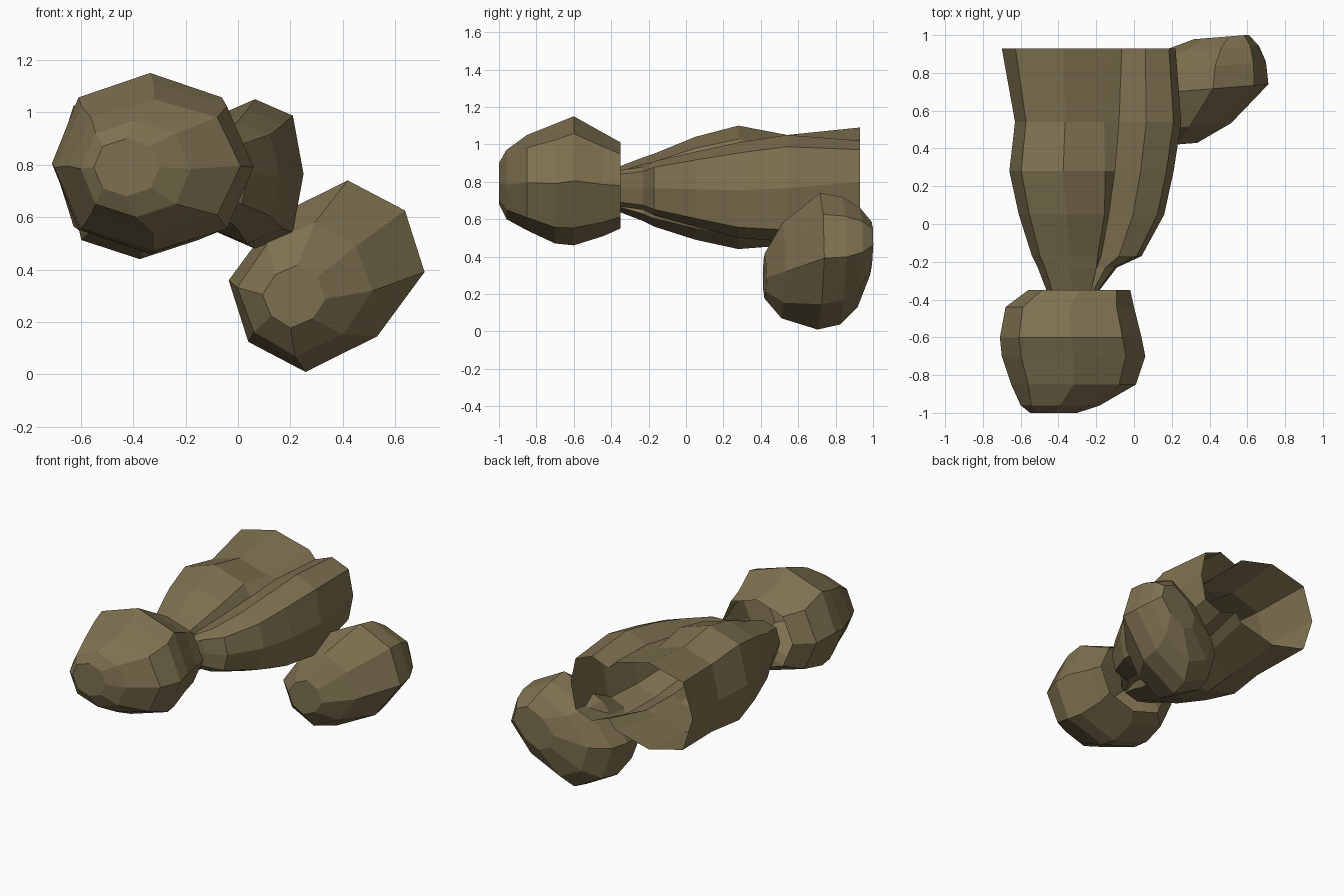
import bpy, bmesh, math

if "Cube" in bpy.data.objects:
    bpy.data.objects.remove(bpy.data.objects["Cube"])

mat = bpy.data.materials.new("olive_brown_stone")
mat.diffuse_color = (0.21, 0.165, 0.08, 1)
mat.use_nodes = True
mat.node_tree.nodes["Principled BSDF"].inputs["Base Color"].default_value = mat.diffuse_color


def arc(box, first, last, squareness):
    """Points of an eight-sided outline inside box (left, right, bottom, top)."""
    u0, u1, v0, v1 = box
    pts = []
    for i in range(first, last + 1):
        a = math.pi * i / 4
        k = squareness / 0.7071 if i % 2 else 1.0
        pts.append(((u0 + u1) / 2 + (u1 - u0) / 2 * k * math.cos(a),
                    (v0 + v1) / 2 + (v1 - v0) / 2 * k * math.sin(a)))
    return pts


def loft(name, sections, open_back=False):
    """Flat-faced shell through rings of 3D points, closed at the front."""
    bm = bmesh.new()
    rings = [[bm.verts.new(p) for p in sec] for sec in sections]
    n = len(rings[0])
    for r, q in zip(rings, rings[1:]):
        for i in range(n):
            j = (i + 1) % n
            bm.faces.new((r[i], r[j], q[j], q[i]))
    bm.faces.new(rings[0][::-1])
    if not open_back:
        bm.faces.new(rings[-1])
    bmesh.ops.recalc_face_normals(bm, faces=bm.faces[:])
    if bm.calc_volume(signed=True) < 0:
        bmesh.ops.reverse_faces(bm, faces=bm.faces[:])
    me = bpy.data.meshes.new(name)
    bm.to_mesh(me)
    bm.free()
    me.materials.append(mat)
    ob = bpy.data.objects.new(name, me)
    bpy.context.collection.objects.link(ob)
    return ob


# rounded boulder at the front
boulder = [
    (-1.00, (-0.55, -0.30, 0.68, 0.90)),
    (-0.96, (-0.60, -0.18, 0.60, 0.97)),
    (-0.85, (-0.65, 0.01, 0.54, 1.05)),
    (-0.70, (-0.70, 0.06, 0.47, 1.11)),
    (-0.60, (-0.71, 0.04, 0.46, 1.15)),
    (-0.44, (-0.68, 0.00, 0.51, 1.06)),
    (-0.35, (-0.56, -0.02, 0.55, 1.01)),
]
loft("front_boulder", [[(x, y, z) for x, z in arc(b, 0, 7, 0.73)]
                       for y, b in boulder], open_back=True)

# long body: a large and a narrower lobe joined along a valley, open at the back
body = [
    (-0.36, (-0.46, -0.20, 0.64, 0.88), (-0.25, -0.19, 0.67, 0.86)),
    (-0.23, (-0.51, -0.16, 0.59, 0.93), (-0.21, -0.09, 0.65, 0.88)),
    (-0.17, (-0.54, -0.15, 0.56, 0.95), (-0.20, 0.04, 0.62, 0.91)),
    (0.05, (-0.61, -0.10, 0.49, 1.04), (-0.17, 0.16, 0.56, 0.96)),
    (0.28, (-0.66, -0.09, 0.44, 1.10), (-0.14, 0.21, 0.50, 1.01)),
    (0.54, (-0.63, -0.10, 0.46, 1.05), (-0.12, 0.25, 0.48, 1.05)),
    (0.93, (-0.70, -0.04, 0.50, 1.09), (-0.10, 0.22, 0.58, 1.02)),
]
loft("two_lobed_body", [[(x, y, z) for x, z in
                         arc(big, 1, 7, 0.78) + arc(small, 5, 11, 0.78)]
                        for y, big, small in body], open_back=True)

# tilted boulder low on the right
low = [
    (0.43, (0.24, 0.47, -0.02, 0.20)),
    (0.52, (0.15, 0.66, -0.14, 0.31)),
    (0.71, (0.11, 0.89, -0.23, 0.37)),
    (0.83, (0.14, 0.88, -0.21, 0.34)),
    (0.92, (0.25, 0.85, -0.15, 0.26)),
    (0.98, (0.48, 0.80, -0.06, 0.15)),
]
c, s = math.cos(math.radians(40)), math.sin(math.radians(40))
sections = []
for y, b in low:
    pts = [(c * u - s * v, s * u + c * v) for u, v in arc(b, 0, 7, 0.76)]
    sections.append([(x, y + 0.08 * (x - 0.34), z) for x, z in pts])
loft("low_boulder", sections)
